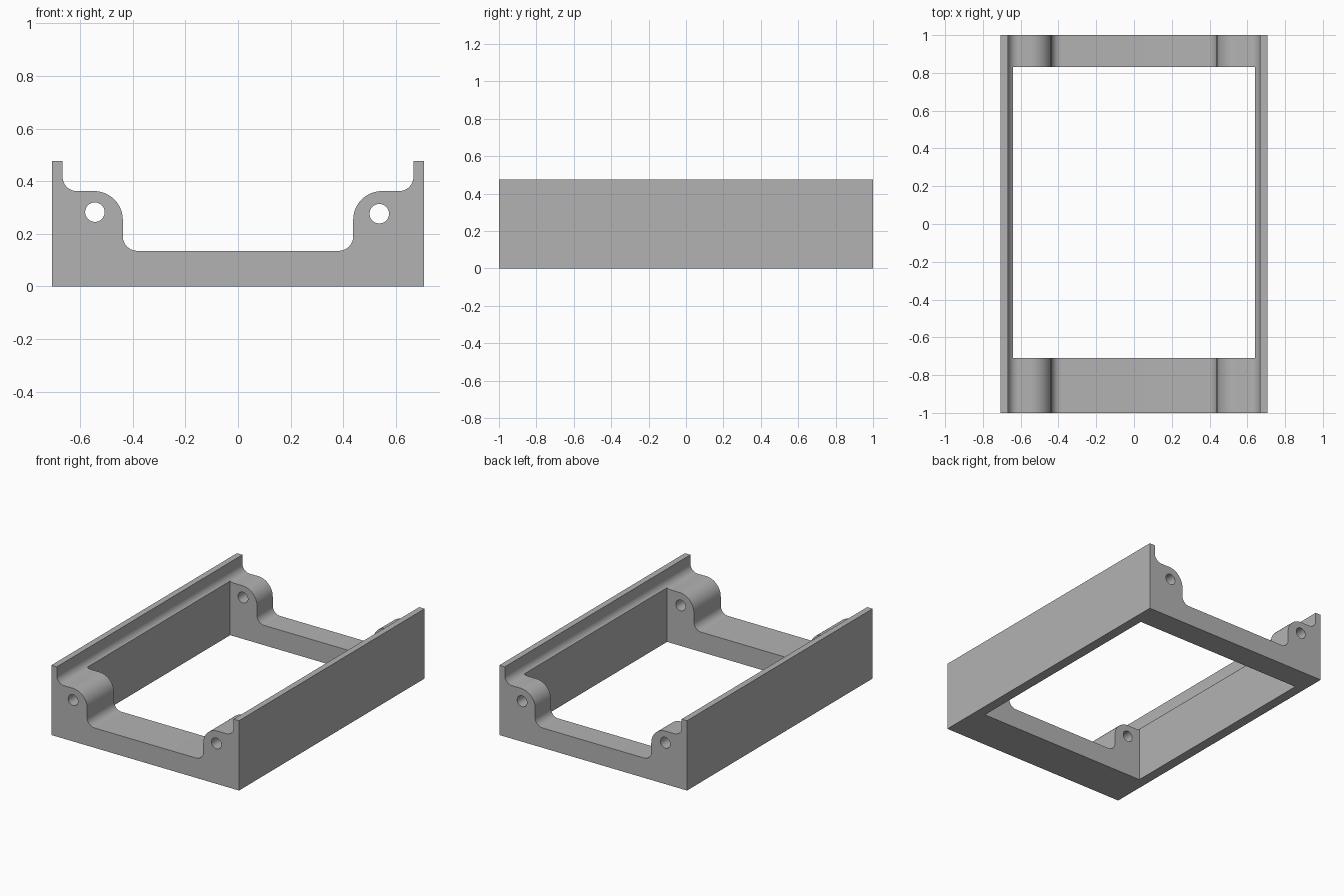
import bpy, bmesh, math
from mathutils import Matrix

if "Cube" in bpy.data.objects:
    bpy.data.objects.remove(bpy.data.objects["Cube"])

W, TOP = 0.708, 0.476          # half width, wall height
WALL, LEDGE = 0.667, 0.362     # inner wall x, boss top height
BOSS, FLOOR = 0.438, 0.135     # boss inner x, end bar height

grey = bpy.data.materials.new("mid_grey")
grey.diffuse_color = (0.45, 0.45, 0.45, 1)
grey.use_nodes = True
grey.node_tree.nodes["Principled BSDF"].inputs["Base Color"].default_value = grey.diffuse_color


def make_object(name, bm):
    bmesh.ops.recalc_face_normals(bm, faces=bm.faces)
    me = bpy.data.meshes.new(name)
    bm.to_mesh(me)
    bm.free()
    me.materials.append(grey)
    ob = bpy.data.objects.new(name, me)
    bpy.context.collection.objects.link(ob)
    return ob


def arc(cx, cz, r, a0, a1, n=14):
    out = []
    for i in range(n + 1):
        a = math.radians(a0 + (a1 - a0) * i / n)
        out.append((cx + r * math.cos(a), cz + r * math.sin(a)))
    return out


# Right half of the cross-section, from the bottom corner round to the floor
F, R = 0.055, 0.109
half = [(W, 0), (W, TOP), (WALL, TOP)]
half += arc(WALL - F, LEDGE + F, F, 0, -90)
half += arc(BOSS + R, LEDGE - R, R, 90, 180, 18)
half += arc(BOSS - F, FLOOR + F, F, 0, -90)
profile = half + [(-x, z) for x, z in reversed(half)]

# Frame body: profile extruded from front to back
bm = bmesh.new()
face = bm.faces.new([bm.verts.new((x, -1, z)) for x, z in profile])
ext = bmesh.ops.extrude_face_region(bm, geom=[face])
moved = [v for v in ext["geom"] if isinstance(v, bmesh.types.BMVert)]
bmesh.ops.translate(bm, verts=moved, vec=(0, 2, 0))
frame = make_object("frame_body", bm)

# Cutter for the large rectangular opening
cutters = []
bm = bmesh.new()
bmesh.ops.create_cube(bm, size=1, matrix=Matrix.Translation((0, 0.06, 0.3))
                      @ Matrix.Diagonal((1.28, 1.54, 1.2, 1)))
cutters.append(make_object("opening_cutter", bm))

# Cutters for the screw holes through both ends
for side, x, z in (("left", -0.544, 0.282), ("right", 0.537, 0.276)):
    bm = bmesh.new()
    bmesh.ops.create_cone(bm, cap_ends=True, segments=40, radius1=0.037,
                          radius2=0.037, depth=2.4,
                          matrix=Matrix.Translation((x, 0, z))
                          @ Matrix.Rotation(math.pi / 2, 4, 'X'))
    cutters.append(make_object(side + "_hole_cutter", bm))

# Cut, bake the result and remove the cutters
for c in cutters:
    mod = frame.modifiers.new(c.name, 'BOOLEAN')
    mod.operation, mod.solver, mod.object = 'DIFFERENCE', 'EXACT', c
    c.hide_render = True
bpy.context.view_layer.update()
deps = bpy.context.evaluated_depsgraph_get()
result = bpy.data.meshes.new_from_object(frame.evaluated_get(deps))
frame.modifiers.clear()
frame.data = result
for c in cutters:
    bpy.data.objects.remove(c)

# Smooth fillets, sharp corners
bpy.ops.object.select_all(action='DESELECT')
frame.select_set(True)
bpy.context.view_layer.objects.active = frame
bpy.ops.object.shade_smooth_by_angle(angle=math.radians(30))
